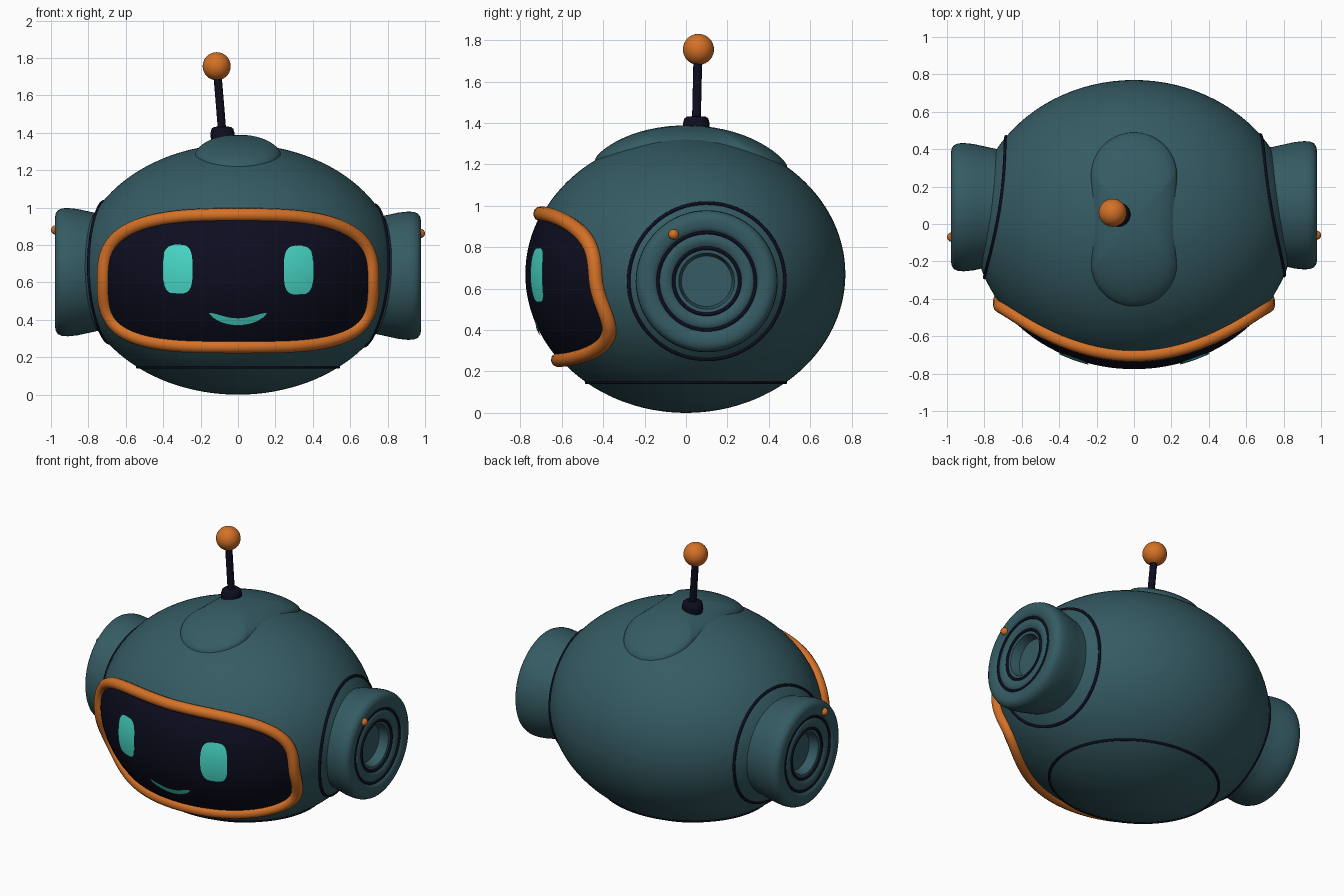
import bpy, bmesh, math
from mathutils import Vector

if "Cube" in bpy.data.objects:
    bpy.data.objects.remove(bpy.data.objects["Cube"])

HX, HY, HZ, CZ = 0.86, 0.77, 0.67, 0.67    # head half sizes and centre height


def material(name, rgb):
    m = bpy.data.materials.new(name)
    m.diffuse_color = (*rgb, 1)
    m.use_nodes = True
    m.node_tree.nodes["Principled BSDF"].inputs["Base Color"].default_value = m.diffuse_color
    return m


TEAL = material("dark teal", (0.035, 0.105, 0.125))
ORANGE = material("orange", (0.66, 0.165, 0.02))
NAVY = material("near black navy", (0.004, 0.004, 0.014))
GLOW = material("turquoise", (0.065, 0.70, 0.58))


# Points on the head ellipsoid
def front(x, z, off=0.0):
    k = max(0.0, 1 - (x / HX) ** 2 - ((z - CZ) / HZ) ** 2)
    p = Vector((x, -HY * math.sqrt(k), z))
    n = Vector((x / HX**2, p.y / HY**2, (z - CZ) / HZ**2)).normalized()
    return p + n * off


def side(y, z, s):
    return Vector((s * HX * math.sqrt(1 - (y / HY) ** 2 - ((z - CZ) / HZ) ** 2), y, z))


def top(x, y, off=0.0):
    return Vector((x, y, CZ + HZ * math.sqrt(1 - (x / HX) ** 2 - (y / HY) ** 2) + off))


# Mesh helpers
def grid_mesh(name, rows, mat, closed=True, cap=False, angle=40, outward=False):
    bm = bmesh.new()
    vs = [[bm.verts.new(p) for p in row] for row in rows]
    n = len(rows[0])
    for a, b in zip(vs, vs[1:]):
        for i in range(n if closed else n - 1):
            j = (i + 1) % n
            bm.faces.new((a[i], a[j], b[j], b[i]))
    if cap:
        bm.faces.new(vs[-1])
    bmesh.ops.recalc_face_normals(bm, faces=bm.faces)
    if outward:
        bm.normal_update()
        total = sum(f.normal.dot(f.calc_center_median() - Vector((0, 0, CZ))) for f in bm.faces)
        if total < 0:
            bmesh.ops.reverse_faces(bm, faces=bm.faces)
    me = bpy.data.meshes.new(name)
    bm.to_mesh(me)
    bm.free()
    ob = bpy.data.objects.new(name, me)
    bpy.context.collection.objects.link(ob)
    me.materials.append(mat)
    bpy.ops.object.select_all(action='DESELECT')
    ob.select_set(True)
    bpy.context.view_layer.objects.active = ob
    bpy.ops.object.shade_smooth_by_angle(angle=math.radians(angle))
    return ob


def ball(name, loc, size, mat, seg=32, rings=20):
    bpy.ops.mesh.primitive_uv_sphere_add(segments=seg, ring_count=rings, radius=1, location=loc)
    ob = bpy.context.object
    ob.name = name
    ob.scale = size
    ob.data.materials.append(mat)
    bpy.ops.object.shade_smooth()
    return ob


def tube(name, pts, r, mat, cyclic=True):
    cu = bpy.data.curves.new(name, 'CURVE')
    cu.dimensions = '3D'
    cu.bevel_depth = r
    cu.bevel_resolution = 3
    cu.use_fill_caps = True
    sp = cu.splines.new('POLY')
    sp.points.add(len(pts) - 1)
    for q, p in zip(sp.points, pts):
        q.co = (*p, 1)
    sp.use_cyclic_u = cyclic
    cu.materials.append(mat)
    ob = bpy.data.objects.new(name, cu)
    bpy.context.collection.objects.link(ob)
    return ob


def superellipse(a, b, e_top, e_bot, n=96):
    out = []
    for i in range(n):
        t = 2 * math.pi * i / n
        c, s = math.cos(t), math.sin(t)
        e = e_top if s >= 0 else e_bot
        k = (abs(c) ** e + abs(s) ** e) ** (-1 / e)
        out.append((a * c * k, b * s * k))
    return out


def front_plate(name, cx, cz, outline, off, mat, steps):
    rows = [[front(cx + x * t, cz + z * t, off) for x, z in outline]
            for t in [1 - 0.98 * i / steps for i in range(steps + 1)]]
    return grid_mesh(name, rows, mat, cap=True, outward=True)


def circle(cx, cy, r, n=64):
    return [(cx + r * math.cos(2 * math.pi * i / n), cy + r * math.sin(2 * math.pi * i / n))
            for i in range(n)]


# Head shell
ball("head_shell", (0, 0, CZ), (HX, HY, HZ), TEAL, 96, 56)

# Raised crest: a long rounded pad that follows the crown
crest = [(x, y + 0.025 + math.copysign(0.235, y)) for x, y in circle(0, 0, 0.23)]
rows = []
for i in range(15):
    t = math.cos(math.pi / 2 * i / 14.2)
    h = 0.052 * (1 - t ** 3.5) ** (1 / 2.5)
    rows.append([top(x * t, 0.025 + (y - 0.025) * t, h - 0.003) for x, y in crest])
grid_mesh("crown_pad", rows, TEAL, cap=True, outward=True)

# Face screen with padded frame
front_plate("face_screen", 0, 0.61, superellipse(0.715, 0.35, 3.0, 3.4), 0.006, NAVY, 16)
tube("screen_frame", [front(x, 0.61 + z, 0.008)
                      for x, z in superellipse(0.712, 0.348, 3.0, 3.4, 128)], 0.036, ORANGE)

# Eyes and smile
for label, ex, ez in (("left", -0.318, 0.671), ("right", 0.32, 0.666)):
    front_plate(label + "_eye", ex, ez, superellipse(0.078, 0.128, 3.4, 3.4, 48), 0.013, GLOW, 5)
rows = []
for i in range(33):
    u = -1 + i / 16
    h = 0.019 * (1 - 0.97 * abs(u) ** 6)
    rows.append([front(0.152 * u, 0.395 + 0.045 * u * u + k * h, 0.013) for k in (-1, 0, 1)])
grid_mesh("smile", rows, GLOW, closed=False, outward=True)

# Bottom seam
k = math.sqrt(1 - ((0.147 - CZ) / HZ) ** 2)
tube("bottom_seam", [(x * HX * k, y * HY * k, 0.147) for x, y in circle(0, 0, 1, 96)], 0.008, NAVY)

# Ear pods: turned profile (radius, distance out from the middle)
EAR = [(0.305, 0.60), (0.312, 0.74), (0.325, 0.80), (0.338, 0.86), (0.343, 0.91), (0.341, 0.94),
       (0.332, 0.962), (0.315, 0.974), (0.295, 0.978), (0.262, 0.975), (0.244, 0.966),
       (0.236, 0.952), (0.228, 0.962), (0.21, 0.97), (0.19, 0.968), (0.172, 0.96),
       (0.16, 0.95), (0.148, 0.955), (0.135, 0.95), (0.122, 0.89), (0.001, 0.89)]
for label, s, cy, cz in (("right", 1, 0.1, 0.636), ("left", -1, 0.09, 0.655)):
    rows = [[(s * d, y, z) for y, z in circle(cy, cz, r)] for r, d in EAR]
    grid_mesh(label + "_ear_pod", rows, TEAL, cap=True, angle=45, outward=True)
    for part, r, d in (("outer", 0.236, 0.96), ("inner", 0.16, 0.955)):
        tube(f"{label}_ear_{part}_ring", [(s * d, y, z) for y, z in circle(cy, cz, r)],
             0.009, NAVY)
    tube(label + "_ear_seam", [side(y, z, s) for y, z in circle(cy, cz, 0.377, 96)], 0.009, NAVY)
    ball(label + "_ear_stud", (s * 0.975, cy - 0.16, cz + 0.226), (0.025,) * 3, ORANGE, 20, 12)

# Antenna
BASE = [(0.062, 1.36), (0.064, 1.40), (0.058, 1.422), (0.045, 1.432), (0.001, 1.434)]
grid_mesh("antenna_base", [[(x, y, z) for x, y in circle(-0.083, 0.05, r, 32)] for r, z in BASE],
          NAVY, cap=True, outward=True)
tube("antenna_rod", [(-0.084, 0.05, 1.40), (-0.113, 0.058, 1.75)], 0.022, NAVY, cyclic=False)
ball("antenna_ball", (-0.114, 0.06, 1.756), (0.075,) * 3, ORANGE)
